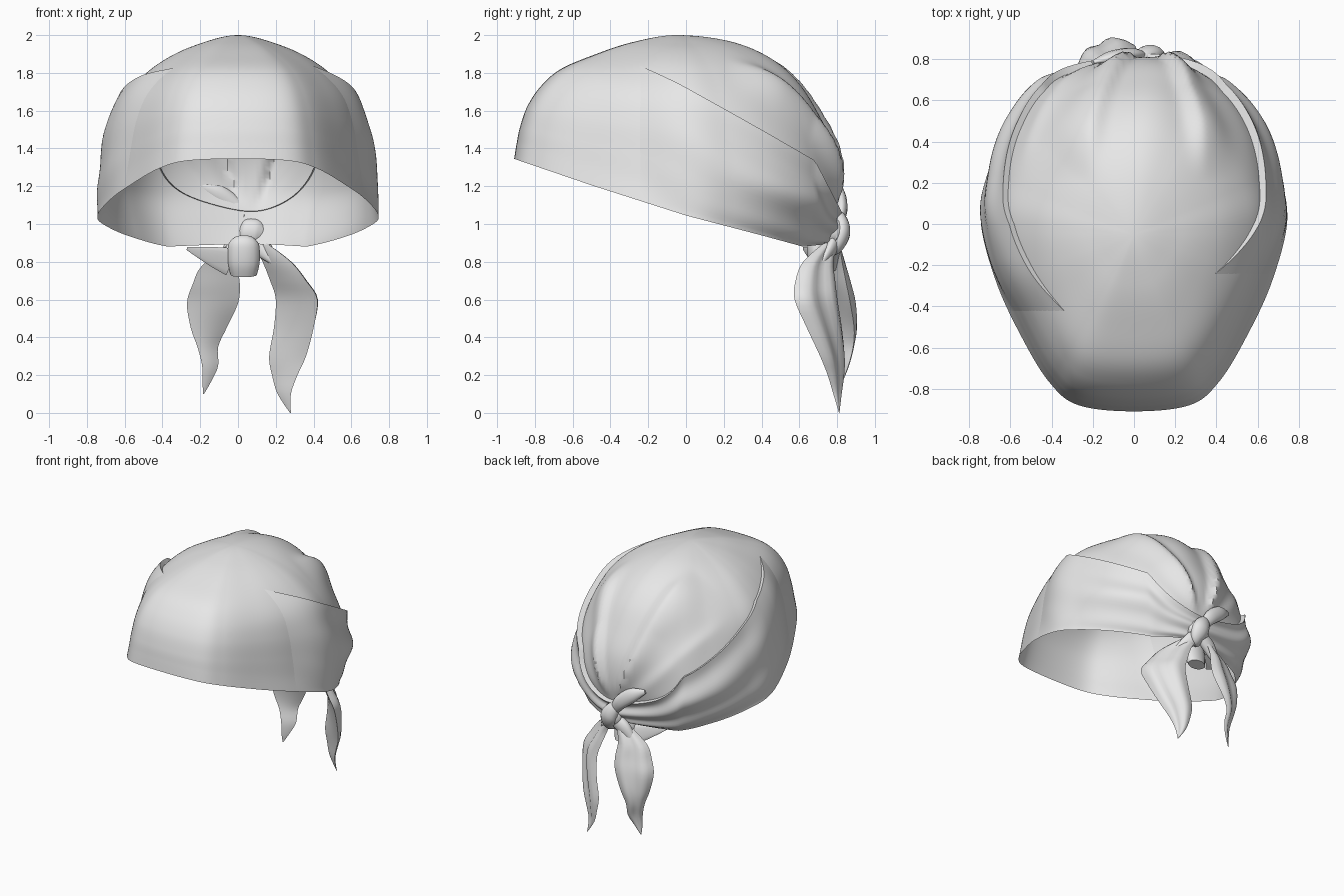
import bpy, bmesh, math
from mathutils import Vector

if "Cube" in bpy.data.objects:
    bpy.data.objects.remove(bpy.data.objects["Cube"])

cloth = bpy.data.materials.new("light_grey_cloth")
cloth.diffuse_color = (0.8, 0.8, 0.8, 1)
cloth.use_nodes = True
cloth.node_tree.nodes["Principled BSDF"].inputs["Base Color"].default_value = cloth.diffuse_color


def spline(pts, t, closed=False):
    """Smooth curve through tuples; t runs over the point index."""
    n = len(pts)
    i = math.floor(t) if closed else min(max(math.floor(t), 0), n - 2)
    f = t - i
    pick = (lambda k: pts[k % n]) if closed else (lambda k: pts[min(max(k, 0), n - 1)])
    return [0.5 * (2 * b + (c - a) * f + (2 * a - 5 * b + 4 * c - d) * f * f
                   + (3 * b - a - 3 * c + d) * f ** 3)
            for a, b, c, d in zip(pick(i - 1), pick(i), pick(i + 1), pick(i + 2))]


def ramp(x, lo, hi):
    t = min(max((x - lo) / (hi - lo), 0), 1)
    return t * t * (3 - 2 * t)


def sheet(name, rows, fix_normals=False, cap=False):
    """Skin rows of points, each row being a closed loop."""
    bm = bmesh.new()
    vs = [[bm.verts.new(p) for p in r] for r in rows]
    n = len(rows[0])
    for a, b in zip(vs, vs[1:]):
        for i in range(n):
            k = (i + 1) % n
            bm.faces.new((a[i], a[k], b[k], b[i]))
    if cap:
        bm.faces.new(vs[0])
        bm.faces.new(vs[-1])
    bmesh.ops.remove_doubles(bm, verts=bm.verts, dist=0.0005)
    if fix_normals:
        bmesh.ops.recalc_face_normals(bm, faces=bm.faces)
    me = bpy.data.meshes.new(name)
    bm.to_mesh(me)
    bm.free()
    ob = bpy.data.objects.new(name, me)
    bpy.context.collection.objects.link(ob)
    me.materials.append(cloth)
    bpy.ops.object.select_all(action='DESELECT')
    ob.select_set(True)
    bpy.context.view_layer.objects.active = ob
    bpy.ops.object.shade_smooth_by_angle(angle=math.radians(50))
    return ob


# Head opening outline and the front, side and back dome profiles (reach, height)
half = [(.27, -.88), (.41, -.77), (.54, -.56), (.67, -.28), (.745, .03),
        (.68, .25), (.54, .46), (.33, .64)]
RIM = [(0, -.91)] + half + [(.06, .74)] + [(-x, y) for x, y in reversed(half)]
FRONT = [(1, 0), (.985, .12), (.965, .25), (.92, .42), (.84, .58), (.72, .72),
         (.53, .83), (.28, .94), (0, 1), (-.28, .94)]
SIDE = [(1, 0), (.965, .12), (.935, .28), (.9, .46), (.835, .62), (.72, .74),
        (.54, .855), (.3, .945), (0, 1), (-.3, .945)]
BACK = [(1, 0), (1.05, .12), (1.09, .28), (1.06, .45), (.96, .61), (.82, .77),
        (.63, .89), (.36, .97), (0, 1), (-.36, .97)]
TOP = Vector((0, -.05, 2.0))
RIM_Z = [(-.91, 1.345), (-.5, 1.205), (0, 1.045), (.4, .94), (.62, .88), (.8, .9)]


def rim_height(y):
    for (a, za), (b, zb) in zip(RIM_Z, RIM_Z[1:]):
        if y <= b:
            return za + (zb - za) * (y - a) / (b - a)
    return RIM_Z[-1][1]


def dome(u, s):
    x, y = spline(RIM, u, True)
    c = (y + .05) / math.hypot(x, y + .05)
    wf, wb = max(0, -c) ** 2, max(0, c) ** 2
    f, g = (wf * a + wb * b + (1 - wf - wb) * m for a, b, m in
            zip(spline(FRONT, s), spline(BACK, s), spline(SIDE, s)))
    f *= 1 + .36 * wb * (1 - wb) * ramp(g, 0, .25) * (1 - g)
    z0 = rim_height(y)
    return Vector((x * f, TOP.y + (y - TOP.y) * f, z0 + (2 - z0) * g))


def outward(p):
    return (p - Vector((0, 0, 1.2))).normalized()


def band_edge(p):
    front = .30 + .271 * ramp(p.x, -.25, .25)
    slope = front if p.y < 0 else .571
    return min(1.70 - slope * p.y, 1.33 - 1.9 * (p.y - .65))


# Crown with pleats fanning out from the knot
PLEATS = [(-.30, -1, .05), (.32, 1, .05), (-.75, -1, .03), (.8, 1, .03)]


def crown_point(u, s):
    p = dome(u, s)
    a = math.atan2(p.x - .06, max(p.z - .95, .05))
    h = 0
    for a0, side, amp in PLEATS:
        d = (a - a0) * side
        h += amp * (math.exp(-(d / .2) ** 2) if d > 0 else math.exp(-(d / .07) ** 2))
    h *= ramp(p.y, .2, .5) * ramp(p.z - band_edge(p), 0, .3)
    return p + outward(p) * h


SEG = 252
N = len(RIM)
us = [i * N / SEG for i in range(SEG)]
sheet("crown", [[crown_point(u, 8 * j / 72) for u in us] for j in range(73)])

# Folded band around the head, with creases running to the knot
tops = []
for u in us:
    lo, hi = 0, 8
    for _ in range(24):
        m = (lo + hi) / 2
        p = dome(u, m)
        lo, hi = (m, hi) if p.z < band_edge(p) else (lo, m)
    tops.append(lo)


def band_point(u, top, v):
    p = dome(u, top * v)
    start = -.47 + .09 * min(max(p.x / .3, -1), 1)
    back = ramp(p.y, start, start + .4)
    lift = (.044 * back - .012) * ramp(v, 0, .35)
    lift += .012 * math.sin(v * 13 + .8 * p.x) * ramp(p.y, -.3, .5) * ramp(v, 0, .3)
    return p + outward(p) * lift


rows = [[band_point(u, t, j / 24) for u, t in zip(us, tops)] for j in range(25)]
rows.append([dome(u, t) - outward(dome(u, t)) * .015 for u, t in zip(us, tops)])
sheet("folded_band", rows)


# Tails: rows of z, outer x, inner x, outer y, inner y
def tail(name, table, side):
    rows = []
    for k in range(33):
        z, xo, xi, yo, yi = spline(table, k * (len(table) - 1) / 32)
        a, b = Vector((xo, yo, z)), Vector((xi, yi, z))
        d = b - a
        n = Vector((-d.y, d.x, 0)) * side
        loop = []
        for j in range(20):
            t = j / 10 if j <= 10 else 2 - j / 10
            w = math.sin(math.pi * t)
            bulge = .2 * w + .06 * math.sin(3 * math.pi * t) if j <= 10 else -.04 * w
            loop.append(a + d * t + n * bulge)
        rows.append(loop)
    sheet(name, rows, True)


tail("right_tail", [(.9, .15, .08, .73, .8), (.8, .28, .13, .62, .78), (.7, .36, .17, .58, .79),
                    (.6, .42, .2, .575, .8), (.45, .4, .19, .64, .82), (.3, .36, .165, .71, .83),
                    (.2, .315, .18, .75, .83), (.1, .28, .21, .78, .82),
                    (0, .28, .275, .81, .812)], -1)
tail("left_tail", [(.9, -.04, .03, .76, .81), (.78, -.19, 0, .75, .83), (.68, -.24, .01, .76, .85),
                   (.58, -.27, 0, .78, .87), (.45, -.25, -.06, .80, .89), (.35, -.215, -.105, .81, .885),
                   (.25, -.19, -.105, .80, .86), (.17, -.188, -.14, .8, .83),
                   (.1, -.185, -.18, .81, .812)], 1)


# Rolled cloth strands: rows of x, y, z, radius
def strand(name, path, flat=1.0):
    rows = []
    steps = 6 * (len(path) - 1)
    for k in range(steps + 1):
        t = k * (len(path) - 1) / steps
        q = spline(path, t)
        ahead, behind = spline(path, t + .05), spline(path, t - .05)
        d = (Vector(ahead[:3]) - Vector(behind[:3])).normalized()
        e1 = d.cross(Vector((0, 1, .05))).normalized()
        e2 = d.cross(e1)
        rows.append([Vector(q[:3]) + q[3] * (e1 * math.cos(a) + e2 * flat * math.sin(a))
                     for a in (i * math.tau / 14 for i in range(14))])
    sheet(name, rows, True, True)


strand("knot_wrap", [(.02, .79, 1.04, .02), (.04, .815, 1.03, .045), (.08, .825, .96, .065),
                     (.09, .80, .89, .055), (.06, .76, .86, .03)], .7)
strand("knot_core", [(.0, .79, .96, .03), (.03, .79, .955, .07), (.1, .79, .95, .075),
                     (.15, .78, .94, .03)], .7)
strand("left_fold", [(-.2, .785, 1.2, .015), (-.11, .81, 1.16, .05), (-.01, .825, 1.08, .05),
                     (.05, .81, .99, .03)], .6)
strand("inner_knot", [(.03, .70, .91, .06), (.03, .69, .89, .082), (.03, .70, .8, .085),
                      (.03, .72, .73, .07)], .6)
strand("left_tail_root", [(.05, .79, .92, .05), (-.02, .785, .87, .055), (-.1, .78, .77, .03)], .7)
strand("right_tail_root", [(.07, .79, .92, .05), (.13, .77, .87, .05), (.21, .72, .79, .02)], .6)
# Loose corner of cloth hanging under the knot
strand("hanging_corner", [(-.27, .62, .87, .008), (-.14, .67, .83, .05), (-.04, .71, .8, .075)], .15)
